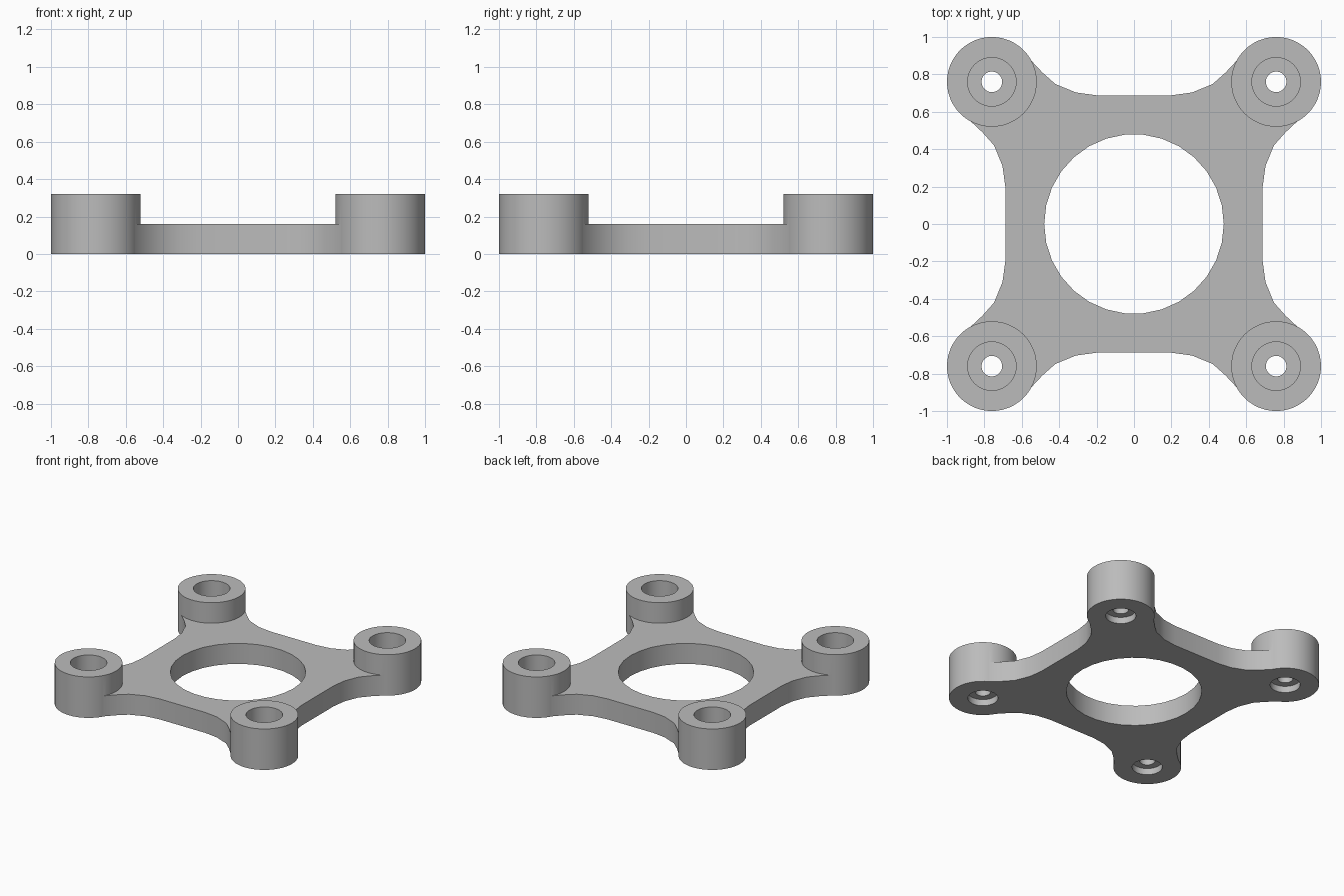
import bpy
import bmesh
import math

cube = bpy.data.objects.get("Cube")
if cube:
    bpy.data.objects.remove(cube, do_unlink=True)

PLATE_H, BOSS_H = 0.16, 0.32
BOSS_R, BOSS_POS = 0.24, 0.76

grey = bpy.data.materials.new("plain grey")
grey.use_nodes = True
grey.diffuse_color = (0.5, 0.5, 0.5, 1)
grey.node_tree.nodes["Principled BSDF"].inputs["Base Color"].default_value = (0.5, 0.5, 0.5, 1)


def prism(name, outline, z0, z1):
    """Extrude a closed outline between two heights."""
    bm = bmesh.new()
    face = bm.faces.new([bm.verts.new((x, y, z0)) for x, y in outline])
    top = bmesh.ops.extrude_face_region(bm, geom=[face])["geom"]
    bmesh.ops.translate(bm, vec=(0, 0, z1 - z0),
                        verts=[v for v in top if isinstance(v, bmesh.types.BMVert)])
    bmesh.ops.recalc_face_normals(bm, faces=bm.faces)
    mesh = bpy.data.meshes.new(name)
    bm.to_mesh(mesh)
    bm.free()
    mesh.materials.append(grey)
    obj = bpy.data.objects.new(name, mesh)
    bpy.context.collection.objects.link(obj)
    return obj


def circle(r, n, cx=0, cy=0):
    return [(cx + r * math.cos(math.tau * i / n), cy + r * math.sin(math.tau * i / n))
            for i in range(n)]


def combine(target, tool, operation):
    """Bake a boolean into the target and remove the tool."""
    mod = target.modifiers.new("combine", "BOOLEAN")
    mod.operation, mod.object, mod.solver = operation, tool, "EXACT"
    graph = bpy.context.evaluated_depsgraph_get()
    mesh = bpy.data.meshes.new_from_object(target.evaluated_get(graph))
    target.modifiers.clear()
    target.data = mesh
    bpy.data.objects.remove(tool, do_unlink=True)


# Plate outline: one side with flared ends, turned four times
half = [(0.2, 0.688), (0.31, 0.703), (0.42, 0.748), (0.49, 0.81), (0.56, 0.885)]
side = half[::-1] + [(-x, y) for x, y in half]
outline = []
for turn in range(4):
    outline += side
    side = [(-y, x) for x, y in side]

bracket = prism("mounting_bracket", outline, 0, PLATE_H)
combine(bracket, prism("centre_hole", circle(0.48, 30), -0.1, 0.5), "DIFFERENCE")

# Corner bosses, each with a top bore, a bottom recess and a narrow through hole
for sx in (-1, 1):
    for sy in (-1, 1):
        c = (sx * BOSS_POS, sy * BOSS_POS)
        combine(bracket, prism("boss", circle(BOSS_R, 48, *c), 0, BOSS_H), "UNION")
        for r, z0, z1 in ((0.13, 0.105, 0.5), (0.107, -0.1, 0.05), (0.055, -0.2, 0.6)):
            combine(bracket, prism("bore", circle(r, 32, *c), z0, z1), "DIFFERENCE")

# Smooth round walls, sharp rims
bpy.ops.object.select_all(action="DESELECT")
bracket.select_set(True)
bpy.context.view_layer.objects.active = bracket
bpy.ops.object.shade_smooth_by_angle(angle=math.radians(30))
